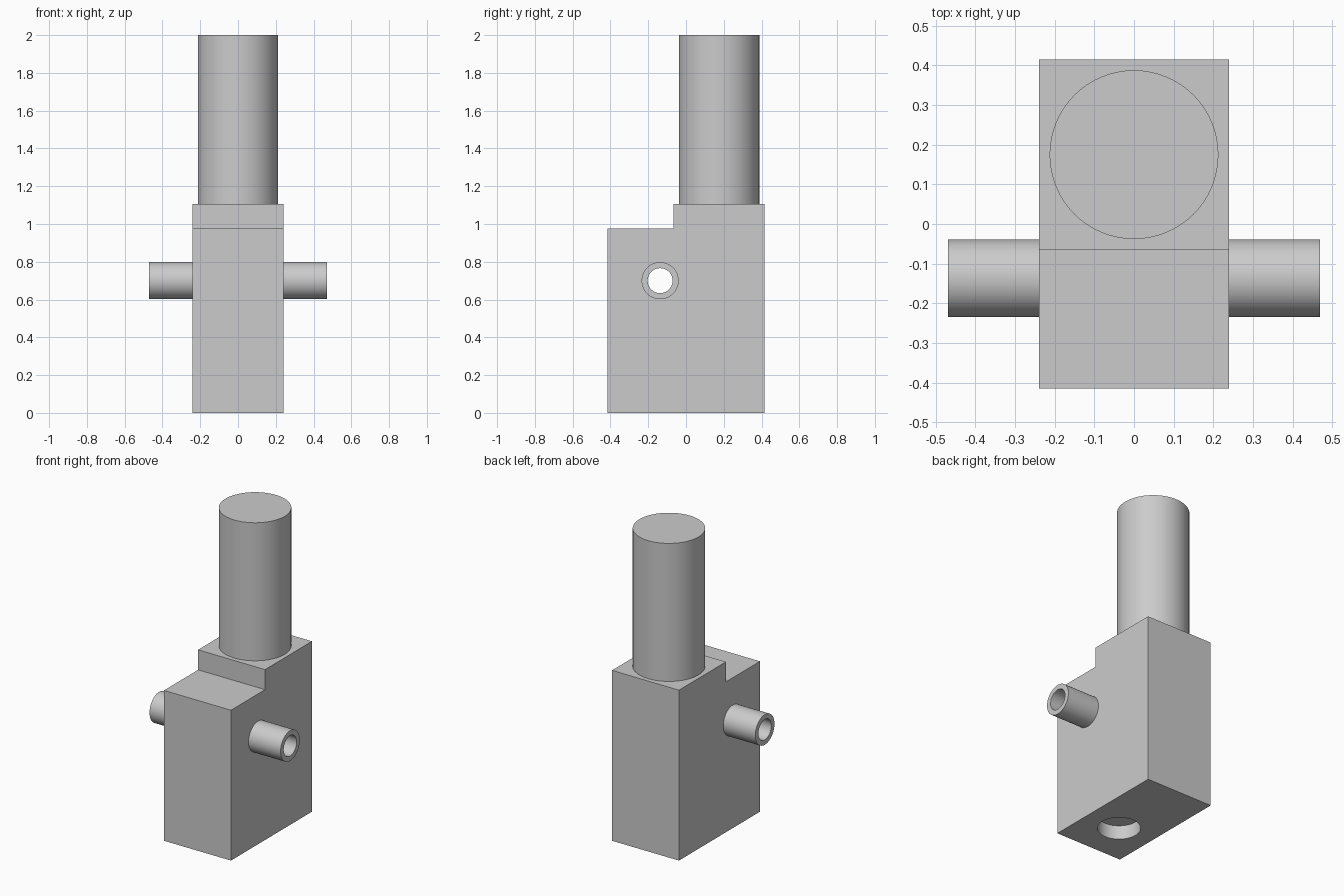
import bpy, bmesh, math
from mathutils import Matrix, Vector

cube = bpy.data.objects.get("Cube")
if cube:
    bpy.data.objects.remove(cube, do_unlink=True)

grey = bpy.data.materials.new("plain_grey")
grey.use_nodes = True
colour = (0.6, 0.6, 0.6, 1)
grey.diffuse_color = colour
grey.node_tree.nodes["Principled BSDF"].inputs["Base Color"].default_value = colour

SEGMENTS = 64
HALF_WIDTH = 0.24
BORE_Y, BORE_Z, BORE_R = -0.137, 0.70, 0.066


def make_object(name, bm):
    bmesh.ops.recalc_face_normals(bm, faces=bm.faces[:])
    mesh = bpy.data.meshes.new(name)
    bm.to_mesh(mesh)
    bm.free()
    mesh.materials.append(grey)
    obj = bpy.data.objects.new(name, mesh)
    bpy.context.collection.objects.link(obj)
    return obj


def activate(obj):
    bpy.ops.object.select_all(action='DESELECT')
    obj.select_set(True)
    bpy.context.view_layer.objects.active = obj


def smooth(obj):
    activate(obj)
    bpy.ops.object.shade_smooth_by_angle(angle=math.radians(30))


def cylinder(name, radius, length, centre, turn=Matrix()):
    bm = bmesh.new()
    bmesh.ops.create_cone(bm, cap_ends=True, segments=SEGMENTS, radius1=radius,
                          radius2=radius, depth=length,
                          matrix=Matrix.Translation(centre) @ turn)
    return make_object(name, bm)


def cut(target, cutter):
    cutter.hide_render = True
    mod = target.modifiers.new("cut", 'BOOLEAN')
    mod.operation, mod.solver, mod.object = 'DIFFERENCE', 'EXACT', cutter
    activate(target)
    bpy.ops.object.modifier_apply(modifier=mod.name)
    bpy.data.objects.remove(cutter, do_unlink=True)


# Stepped body: side profile extruded across the width
bm = bmesh.new()
outline = [(-0.415, 0), (0.415, 0), (0.415, 1.105),
           (-0.066, 1.105), (-0.066, 0.975), (-0.415, 0.975)]
side = bm.faces.new([bm.verts.new((-HALF_WIDTH, y, z)) for y, z in outline])
grown = bmesh.ops.extrude_face_region(bm, geom=[side])["geom"]
bmesh.ops.translate(bm, vec=(2 * HALF_WIDTH, 0, 0),
                    verts=[v for v in grown if isinstance(v, bmesh.types.BMVert)])
body = make_object("stepped_body", bm)

# Cross bore through the body and a shallow round socket underneath
cut(body, cylinder("cross_bore_cutter", BORE_R, 1, (0, BORE_Y, BORE_Z),
                   Matrix.Rotation(math.pi / 2, 4, 'Y')))
cut(body, cylinder("socket_cutter", 0.127, 0.18, (0, BORE_Y, 0)))
smooth(body)

# Upright post
smooth(cylinder("upright_post", 0.213, 0.9, (0, 0.175, 1.55)))

# Hollow side pipe: open profile spun around the bore, then mirrored
bm = bmesh.new()
path = [(HALF_WIDTH, 0.098), (0.47, 0.098), (0.47, BORE_R), (HALF_WIDTH, BORE_R)]
verts = [bm.verts.new((x, BORE_Y, BORE_Z + r)) for x, r in path]
edges = [bm.edges.new(pair) for pair in zip(verts, verts[1:])]
bmesh.ops.spin(bm, geom=verts + edges, cent=(0, BORE_Y, BORE_Z), axis=(1, 0, 0),
               angle=math.tau, steps=SEGMENTS)
bmesh.ops.remove_doubles(bm, verts=bm.verts[:], dist=0.0001)
pipes = make_object("side_pipes", bm)
# The profile is open at the body, so point normals away from the pipe wall
probe = max(pipes.data.polygons, key=lambda p: abs(p.normal.x))
if probe.normal.dot(Vector((1, 0, 0))) < 0:
    pipes.data.flip_normals()
smooth(pipes)
mirror = pipes.modifiers.new("mirror", 'MIRROR')
mirror.use_axis[0] = True
